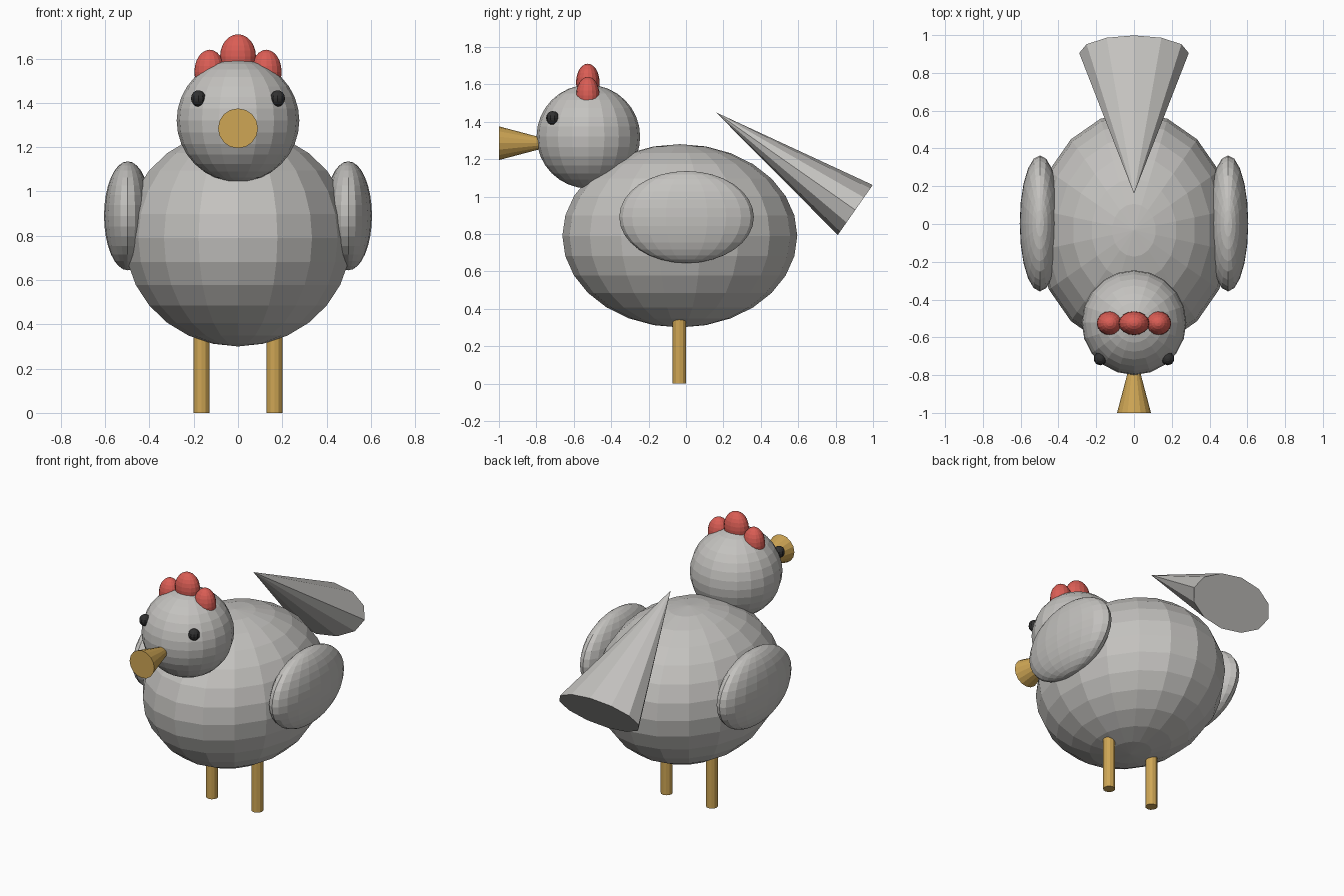
import bpy
from math import pi
from mathutils import Vector, Matrix

if "Cube" in bpy.data.objects:
    bpy.data.objects.remove(bpy.data.objects["Cube"])


def material(name, color):
    m = bpy.data.materials.new(name)
    m.diffuse_color = (*color, 1)
    m.use_nodes = True
    m.node_tree.nodes["Principled BSDF"].inputs["Base Color"].default_value = m.diffuse_color
    return m


GREY = material("feather_grey", (0.55, 0.54, 0.52))
RED = material("comb_red", (0.70, 0.11, 0.09))
YELLOW = material("beak_yellow", (0.62, 0.38, 0.09))
BLACK = material("eye_black", (0.03, 0.03, 0.03))


def finish(name, mat):
    ob = bpy.context.object
    ob.name = ob.data.name = name
    ob.data.materials.append(mat)
    return ob


def ellipsoid(name, center, radii, segs, rings, mat):
    bpy.ops.mesh.primitive_uv_sphere_add(segments=segs, ring_count=rings, radius=1)
    ob = finish(name, mat)
    ob.data.transform(Matrix.Translation(center) @ Matrix.Diagonal((*radii, 1)))
    return ob


def cone(name, base, tip, rx, ry, sides, mat):
    """Elliptical cone from base centre to tip, wide axis along x."""
    base, tip = Vector(base), Vector(tip)
    axis = tip - base
    bpy.ops.mesh.primitive_cone_add(vertices=sides, radius1=1, radius2=0, depth=1)
    ob = finish(name, mat)
    z = axis.normalized()
    x = Vector((1, 0, 0))
    y = z.cross(x)
    rot = Matrix((x, y, z)).transposed().to_4x4()
    ob.data.transform(Matrix.Translation((base + tip) / 2) @ rot
                      @ Matrix.Diagonal((rx, ry, axis.length, 1)))
    return ob


# Body and head
ellipsoid("body", (0, -0.033, 0.79), (0.52, 0.628, 0.49), 18, 14, GREY)
ellipsoid("head", (0, -0.522, 1.32), (0.277, 0.277, 0.277), 20, 16, GREY)

# Comb: tall middle lobe
ellipsoid("comb_middle", (0, -0.525, 1.61), (0.081, 0.063, 0.10), 16, 12, RED)

# Beak flares towards the front, tip is buried in the head
cone("beak", (0, -1.0, 1.285), (0, -0.66, 1.285), 0.09, 0.09, 16, YELLOW)

# Tail fan, an open wide cone pointing up and forward
cone("tail", (0, 0.905, 0.928), (0, 0.16, 1.45), 0.29, 0.163, 12, GREY)

# Paired parts
for side, s in (("left", 1), ("right", -1)):
    ellipsoid("wing_" + side, (s * 0.498, 0.003, 0.89), (0.107, 0.36, 0.246), 20, 16, GREY)
    ellipsoid("comb_" + side, (s * 0.128, -0.525, 1.54), (0.069, 0.063, 0.10), 16, 12, RED)
    ellipsoid("eye_" + side, (s * 0.179, -0.713, 1.42), (0.035, 0.035, 0.037), 10, 8, BLACK)
    bpy.ops.mesh.primitive_cylinder_add(vertices=12, radius=0.036, depth=0.45,
                                        location=(s * 0.165, -0.035, 0.225))
    finish("leg_" + side, YELLOW)
